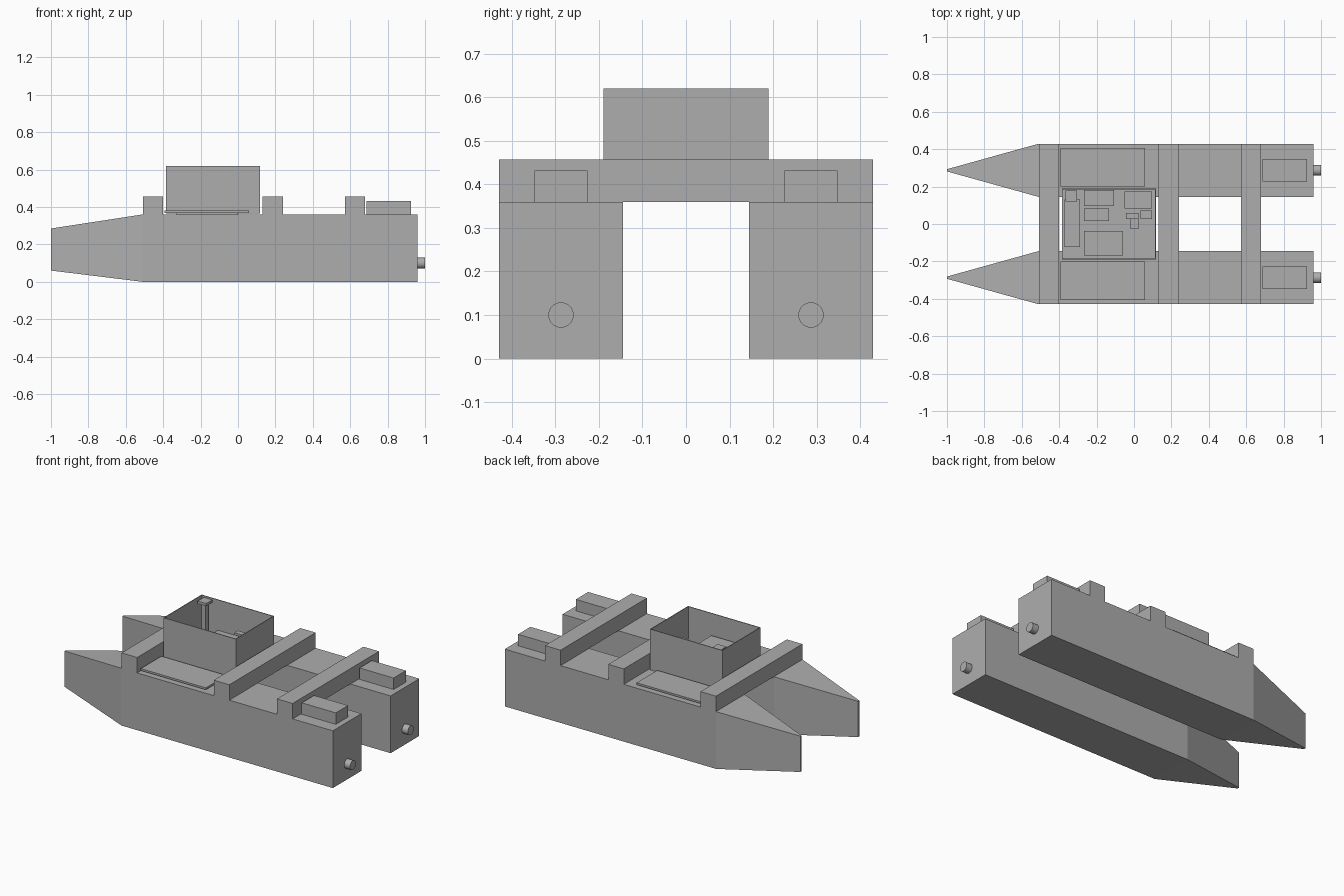
import bpy, bmesh
from math import pi

if "Cube" in bpy.data.objects:
    bpy.data.objects.remove(bpy.data.objects["Cube"])

grey = bpy.data.materials.new("plain grey")
grey.use_nodes = True
colour = (0.42, 0.42, 0.42, 1)
grey.diffuse_color = colour
grey.node_tree.nodes["Principled BSDF"].inputs["Base Color"].default_value = colour


def finish(name, bm, mirror=False):
    bmesh.ops.recalc_face_normals(bm, faces=bm.faces)
    mesh = bpy.data.meshes.new(name)
    bm.to_mesh(mesh)
    bm.free()
    mesh.materials.append(grey)
    obj = bpy.data.objects.new(name, mesh)
    bpy.context.collection.objects.link(obj)
    if mirror:
        mod = obj.modifiers.new("other side", 'MIRROR')
        mod.use_axis = (False, True, False)
    return obj


def box(name, xs, ys, zs, mirror=False, open_top=False):
    bm = bmesh.new()
    bmesh.ops.create_cube(bm, size=1)
    for v in bm.verts:
        v.co = [r[0] if c < 0 else r[1] for c, r in zip(v.co, (xs, ys, zs))]
    if open_top:
        top = max(bm.faces, key=lambda f: f.calc_center_median().z)
        bmesh.ops.delete(bm, geom=[top], context='FACES_ONLY')
    return finish(name, bm, mirror)


HULL_Y = 0.287
DECK = 0.36

# Twin hulls: rectangular sections lofted from stern to narrow bow
bm = bmesh.new()
rings = []
for x, half, low, high in ((0.96, 0.142, 0, DECK), (-0.51, 0.142, 0, DECK),
                           (-1, 0.006, 0.06, 0.285)):
    corners = ((-half, low), (half, low), (half, high), (-half, high))
    rings.append([bm.verts.new((x, HULL_Y + y, z)) for y, z in corners])
for a, b in zip(rings, rings[1:]):
    for i in range(4):
        j = (i + 1) % 4
        bm.faces.new((a[i], a[j], b[j], b[i]))
bm.faces.new(rings[0])
bm.faces.new(rings[-1])
finish("hulls", bm, True)

# Cross beams joining the hulls
for name, x in (("front_beam", -0.455), ("middle_beam", 0.186), ("rear_beam", 0.626)):
    box(name, (x - 0.054, x + 0.054), (-0.429, 0.429), (DECK, 0.457))

# Deck fittings on both hulls
box("stern_boxes", (0.687, 0.924), (0.226, 0.348), (DECK, 0.432), True)
box("deck_panels", (-0.393, 0.06), (0.2, 0.405), (0.368, 0.38), True)
box("panel_supports", (-0.33, 0), (0.23, 0.375), (DECK, 0.368), True)

# Jet nozzles at the stern
bm = bmesh.new()
bmesh.ops.create_cone(bm, cap_ends=True, segments=32, radius1=0.029, radius2=0.029, depth=0.06)
for v in bm.verts:
    x, y, z = v.co
    v.co = (z + 0.97, y + HULL_Y, x + 0.1)
nozzles = finish("jet_nozzles", bm, True)
bpy.context.view_layer.objects.active = nozzles
nozzles.select_set(True)
bpy.ops.object.shade_smooth_by_angle(angle=pi / 6)

# Open cabin with thin walls
cabin = box("cabin", (-0.386, 0.118), (-0.19, 0.19), (0.364, 0.62), open_top=True)
shell = cabin.modifiers.new("wall thickness", 'SOLIDIFY')
shell.thickness = 0.007
shell.offset = -1

# Cabin furniture
FLOOR = 0.37
box("side_bench", (-0.372, -0.29), (-0.122, 0.13), (FLOOR, 0.42))
box("rear_locker", (-0.268, -0.108), (0.097, 0.183), (FLOOR, 0.43))
box("seat", (-0.268, -0.135), (0.016, 0.083), (FLOOR, 0.42))
box("corner_cabinet", (-0.05, 0.097), (0.082, 0.175), (FLOOR, 0.43))
box("table", (-0.268, -0.06), (-0.168, -0.037), (0.475, 0.49))
box("table_leg", (-0.19, -0.14), (-0.125, -0.08), (FLOOR, 0.475))
box("console_top", (-0.044, 0.025), (0.026, 0.06), (0.52, 0.535))
box("console_stand", (-0.02, 0.024), (-0.028, 0.03), (FLOOR, 0.45))
box("console_post", (-0.02, 0), (0.032, 0.052), (FLOOR, 0.52))
box("stool", (0.036, 0.096), (0.026, 0.072), (FLOOR, 0.43))
box("post", (-0.35, -0.32), (0.135, 0.165), (FLOOR, 0.595))
box("post_cap", (-0.365, -0.305), (0.12, 0.18), (0.595, 0.612))
